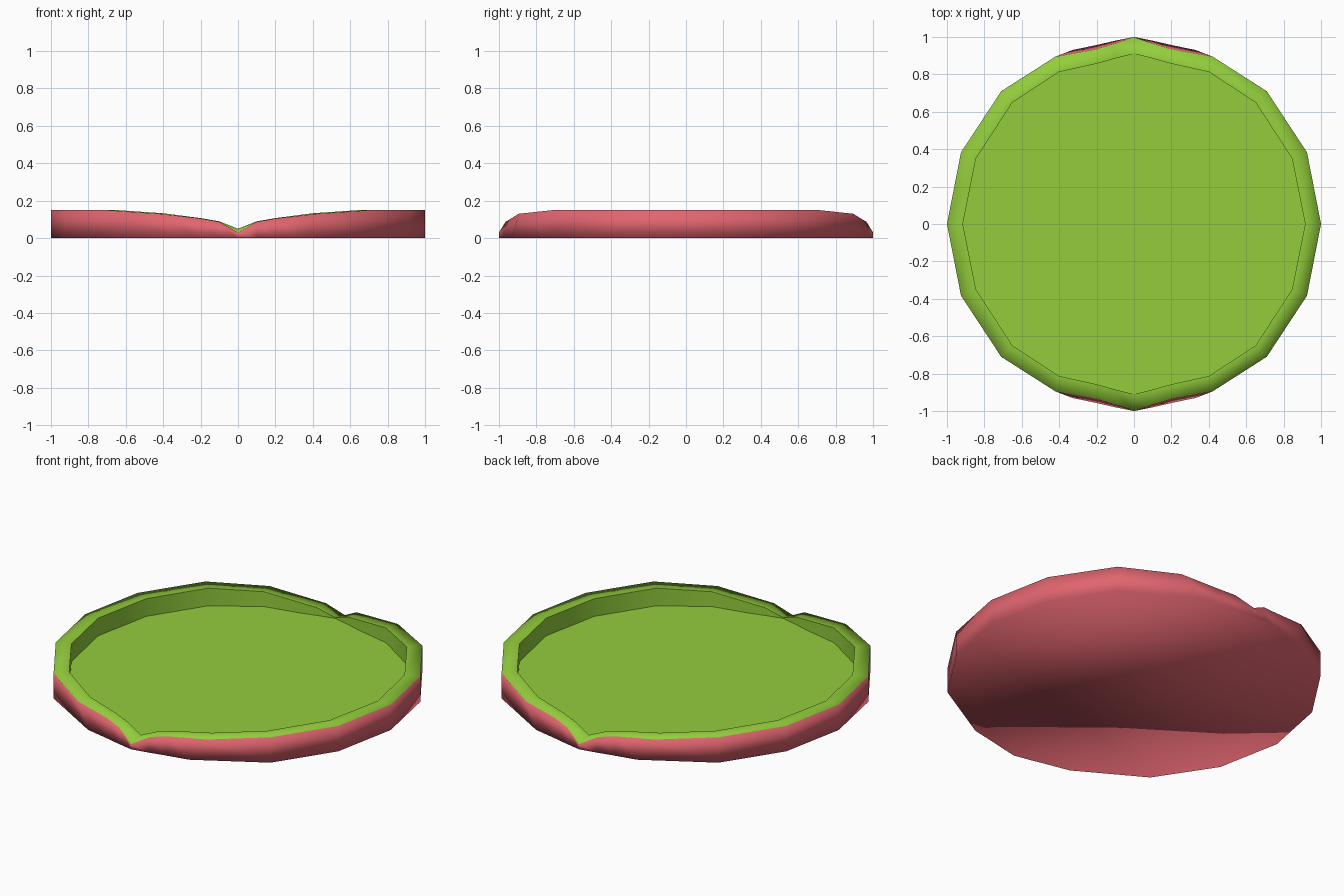
import bpy
import bmesh

default = bpy.data.objects.get("Cube")
if default:
    bpy.data.objects.remove(default, do_unlink=True)


def flat_colour(name, rgb):
    mat = bpy.data.materials.new(name)
    mat.use_nodes = True
    mat.diffuse_color = (*rgb, 1)
    mat.node_tree.nodes["Principled BSDF"].inputs["Base Color"].default_value = (*rgb, 1)
    mat.roughness = 0.8
    return mat


def full_ring(quarter):
    """Mirror a quarter outline, back notch to left side, into a closed loop."""
    half = quarter + [(x, -y, z) for x, y, z in reversed(quarter[:-1])]
    return half + [(-x, y, z) for x, y, z in reversed(half[1:-1])]


FLOOR_Z = 0.045

# Quarter outlines, all with matching points
base = [(0, 1, 0), (.1, .98, 0), (.2, .957, 0), (.33, .93, 0),
        (.71, .71, 0), (.925, .383, 0), (1, 0, 0)]
rim_outer = [(0, 1, .03), (.1, .965, .087), (.2, .935, .105), (.42, .895, .13),
             (.71, .71, .15), (.925, .383, .15), (1, 0, .15)]
rim_inner = [(0, .91, .05), (.1, .885, .09), (.2, .857, .107), (.4, .813, .133),
             (.65, .65, .15), (.845, .35, .15), (.915, 0, .15)]
floor_edge = [(x, y, FLOOR_Z) for x, y, z in rim_inner]

bm = bmesh.new()
rings = [[bm.verts.new(p) for p in full_ring(q)]
         for q in (base, rim_outer, rim_inner, floor_edge)]

# Outer wall, rim top and inner wall as bands between the rings
count = len(rings[0])
for level in range(3):
    low, high = rings[level], rings[level + 1]
    for i in range(count):
        j = (i + 1) % count
        face = bm.faces.new((low[i], low[j], high[j], high[i]))
        face.material_index = 0 if level == 0 else 1

# Underside and inside floor
underside = bm.faces.new(rings[0])
floor = bm.faces.new(rings[3])
floor.material_index = 1
bmesh.ops.recalc_face_normals(bm, faces=bm.faces)

# Smooth rounded shell, crisp inner rim and floor corner
for face in bm.faces:
    face.smooth = True
for ring in rings[2:]:
    for i in range(count):
        bm.edges.get((ring[i], ring[(i + 1) % count])).smooth = False

mesh = bpy.data.meshes.new("notched_tray")
bm.to_mesh(mesh)
bm.free()
mesh.materials.append(flat_colour("coral_red", (.75, .13, .16)))
mesh.materials.append(flat_colour("leaf_green", (.29, .61, .045)))
tray = bpy.data.objects.new("notched_tray", mesh)
bpy.context.collection.objects.link(tray)
